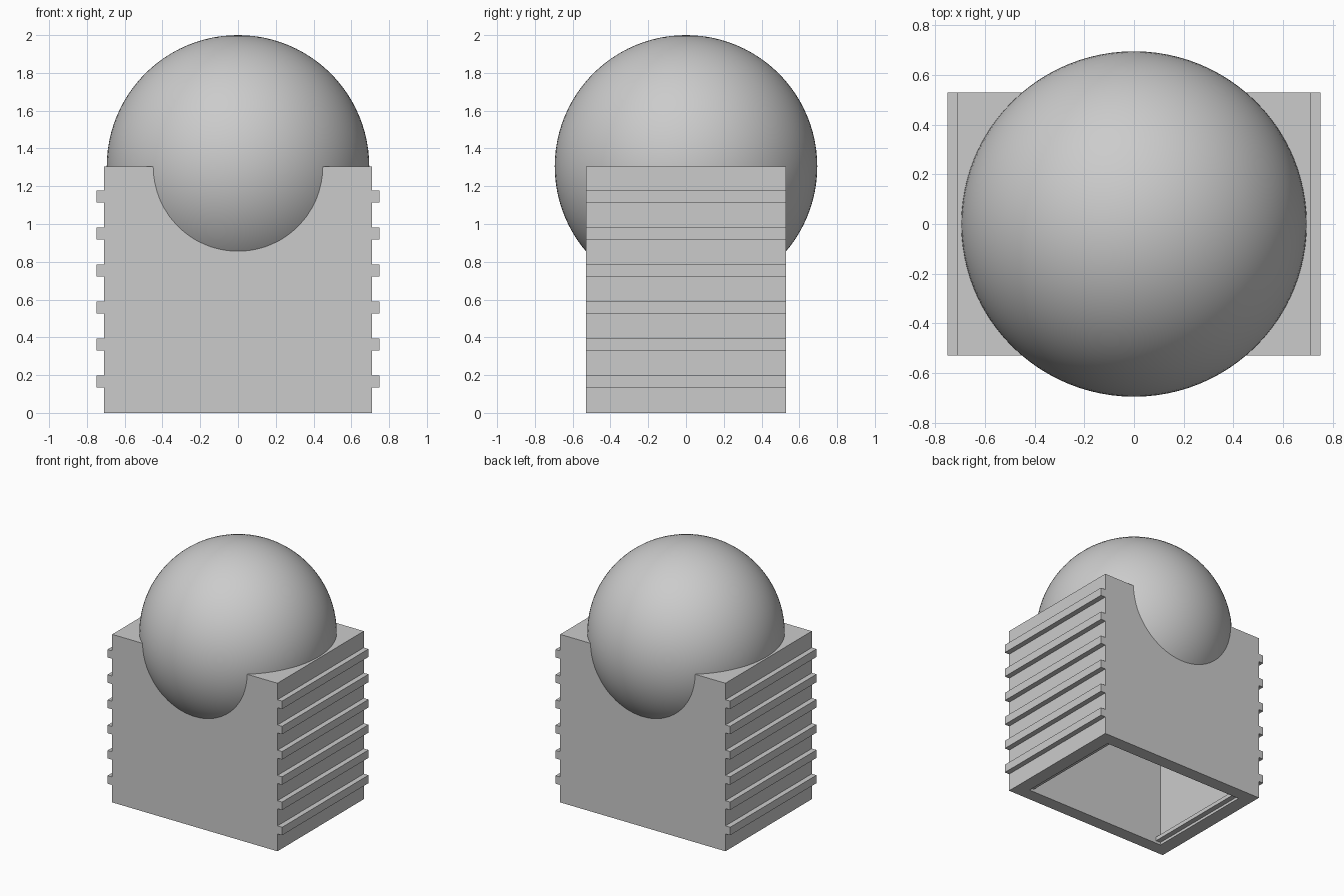
import bpy, bmesh

if "Cube" in bpy.data.objects:
    bpy.data.objects.remove(bpy.data.objects["Cube"])

grey = bpy.data.materials.new("light grey")
grey.diffuse_color = (0.6, 0.6, 0.6, 1)
grey.use_nodes = True
grey.node_tree.nodes["Principled BSDF"].inputs["Base Color"].default_value = grey.diffuse_color

HALF_X, HALF_Y, TOP = 0.71, 0.53, 1.305
RADIUS = 0.695


def mirrored_prism(name, side, half_y):
    """Extrude along y a closed outline made from its right side, mirrored in x."""
    outline = side + [(-x, z) for x, z in reversed(side)]
    bm = bmesh.new()
    face = bm.faces.new([bm.verts.new((x, -half_y, z)) for x, z in outline])
    ext = bmesh.ops.extrude_face_region(bm, geom=[face])
    verts = [g for g in ext["geom"] if isinstance(g, bmesh.types.BMVert)]
    bmesh.ops.translate(bm, verts=verts, vec=(0, 2 * half_y, 0))
    bmesh.ops.recalc_face_normals(bm, faces=bm.faces)
    mesh = bpy.data.meshes.new(name)
    bm.to_mesh(mesh)
    bm.free()
    mesh.materials.append(grey)
    obj = bpy.data.objects.new(name, mesh)
    bpy.context.collection.objects.link(obj)
    return obj


# Base block with six grip ribs on each side
side = [(HALF_X, 0)]
for i in range(6):
    z = 0.135 + 0.196 * i
    side += [(HALF_X, z), (0.75, z), (0.75, z + 0.062), (HALF_X, z + 0.062)]
side.append((HALF_X, TOP))
base = mirrored_prism("ribbed_base", side, HALF_Y)

# Hollow underside, with a small retaining lip along both side walls
inner, lip = HALF_X - 0.105, 0.04
cavity = mirrored_prism("cavity_cutter", [
    (inner, -0.1), (inner, 0.02), (inner - lip, 0.02),
    (inner - lip, 0.05), (inner, 0.05), (inner, TOP - 0.1)], HALF_Y - 0.1)
cavity.hide_render = True
cavity.hide_set(True)
cut = base.modifiers.new("hollow", "BOOLEAN")
cut.operation = "DIFFERENCE"
cut.solver = "EXACT"
cut.object = cavity

# Ball resting in the top of the base
bpy.ops.mesh.primitive_uv_sphere_add(segments=96, ring_count=48, radius=RADIUS,
                                     location=(0, 0, TOP))
ball = bpy.context.object
ball.name = "ball"
ball.data.materials.append(grey)
bpy.ops.object.shade_smooth_by_angle()
